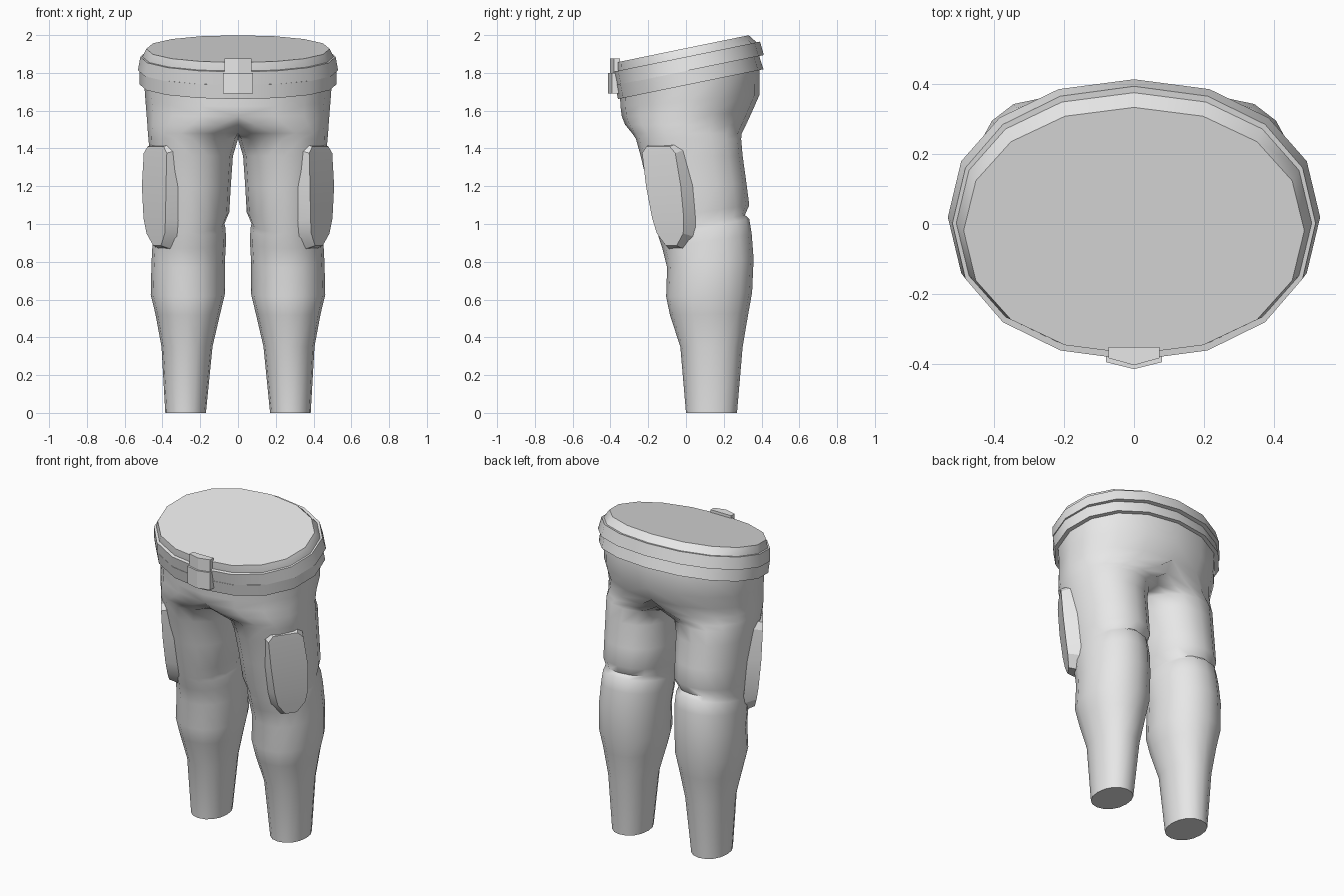
import bpy, bmesh, math
from mathutils import Vector

if "Cube" in bpy.data.objects:
    bpy.data.objects.remove(bpy.data.objects["Cube"], do_unlink=True)

grey = bpy.data.materials.new("plain_grey")
grey.use_nodes = True
grey.diffuse_color = (0.8, 0.8, 0.8, 1)
grey.node_tree.nodes["Principled BSDF"].inputs["Base Color"].default_value = (0.8, 0.8, 0.8, 1)


def loft(bm, rings):
    """Join closed loops of points into a capped tube."""
    loops = [[bm.verts.new(p) for p in ring] for ring in rings]
    for a, b in zip(loops, loops[1:]):
        for i in range(len(a)):
            j = (i + 1) % len(a)
            bm.faces.new((a[i], a[j], b[j], b[i]))
    bm.faces.new(loops[0])
    bm.faces.new(loops[-1])
    bmesh.ops.recalc_face_normals(bm, faces=bm.faces)


def finish(name, bm, angle=None, mirror=False):
    mesh = bpy.data.meshes.new(name)
    bm.to_mesh(mesh)
    bm.free()
    mesh.materials.append(grey)
    obj = bpy.data.objects.new(name, mesh)
    bpy.context.collection.objects.link(obj)
    if angle:
        bpy.ops.object.select_all(action='DESELECT')
        obj.select_set(True)
        bpy.context.view_layer.objects.active = obj
        bpy.ops.object.shade_smooth_by_angle(angle=math.radians(angle))
    if mirror:
        mod = obj.modifiers.new("mirror", 'MIRROR')
        mod.merge_threshold = 0.001
    return obj


def oval(z, x_in, x_out, y_front, y_back, tilt=0, sides=16, clamp=False):
    """Rounded loop whose height rises towards the back by tilt."""
    pts = []
    for i in range(sides):
        t = math.tau * i / sides
        c, s = math.cos(t), math.sin(t)
        c = math.copysign(abs(c) ** 0.94, c) if abs(c) > 1e-6 else 0
        s = math.copysign(abs(s) ** 0.94, s) if abs(s) > 1e-6 else 0
        x = (x_in + x_out) / 2 + (x_out - x_in) / 2 * c
        y = (y_front + y_back) / 2 + (y_back - y_front) / 2 * s
        if clamp and x < 0.004:
            x = 0
        pts.append((x, y, z + tilt * y))
    return pts


# Trousers: one leg and half the hips, mirrored at the centre
# (height, inner x, outer x, front y, back y, tilt)
leg = [
    (0, .17, .385, 0, .27, 0),
    (.35, .135, .405, -.03, .30, 0),
    (.52, .095, .437, -.085, .33, .02),
    (.62, .07, .462, -.105, .35, .05),
    (.78, .07, .458, -.10, .358, .1),
    (.89, .063, .452, -.125, .348, .16),
    (.96, .066, .446, -.145, .335, .2),
    (.985, .072, .44, -.15, .312, .2),
    (1.05, .046, .45, -.17, .335, .15),
    (1.2, .038, .457, -.20, .32, .05),
    (1.36, .027, .467, -.24, .30, 0),
    (1.45, 0, .474, -.265, .292, 0),
    (1.48, -.1, .477, -.285, .295, 0),
    (1.525, -.3, .48, -.322, .318, 0),
    (1.58, -.484, .484, -.34, .348, .03),
    (1.65, -.49, .49, -.347, .388, .08),
    (1.75, -.497, .497, -.35, .39, .15),
    (1.84, -.5, .5, -.355, .375, .2),
]
bm = bmesh.new()
loft(bm, [oval(*r, clamp=True) for r in leg])
inner = [f for f in bm.faces if all(v.co.x < 1e-5 for v in f.verts)]
bmesh.ops.delete(bm, geom=inner, context='FACES')
finish("trousers", bm, 60, mirror=True)

# Waistband: three stacked tilted rings
bands = {
    "waist_collar": [(1.84, .51, -.362, .388), (1.876, .51, -.368, .382), (1.931, .485, -.37, .332)],
    "upper_belt": [(1.81, .53, -.373, .412), (1.885, .517, -.388, .392)],
    "lower_belt": [(1.735, .522, -.36, .41), (1.812, .522, -.375, .387)],
}
for name, rows in bands.items():
    bm = bmesh.new()
    loft(bm, [oval(z, -x, x, f, b, .205, sides=18 if name == "x" else 16) for z, x, f, b in rows])
    finish(name, bm, 30)

# Buckle: two bowed plates on the belt front
for name, half, low, high, front in (("buckle_lower", .08, 1.69, 1.80, -.413),
                                     ("buckle_upper", .072, 1.80, 1.876, -.402)):
    bm = bmesh.new()
    rings = []
    for z in (low, high):
        outline = ((-half, -.35), (-half, front + .02), (0, front),
                   (half, front + .02), (half, -.35))
        rings.append([(x, y, z) for x, y in outline])
    loft(bm, rings)
    finish(name, bm)

# Thigh pockets: bevelled plates on the outer front of each leg
across = Vector((.57, .82, 0))
out = Vector((.82, -.57, 0))
rows = [  # height, centre x, centre y, half width
    (1.41, .418, -.135, .075),
    (1.375, .420, -.132, .107),
    (1.2, .427, -.107, .112),
    (1.03, .424, -.083, .102),
    (.95, .418, -.072, .085),
    (.885, .41, -.066, .035),
]
bm = bmesh.new()
rings = []
for z, x, y, half in rows:
    mid = Vector((x, y, z))
    base = Vector((x, y, 1.15 + (z - 1.15) * 1.1))
    rings.append([base - across * (half + .02) - out * .06,
                  mid - across * half + out * .022,
                  mid + across * half + out * .022,
                  base + across * (half + .02) - out * .06])
loft(bm, rings)
finish("thigh_pocket", bm, 25, mirror=True)
